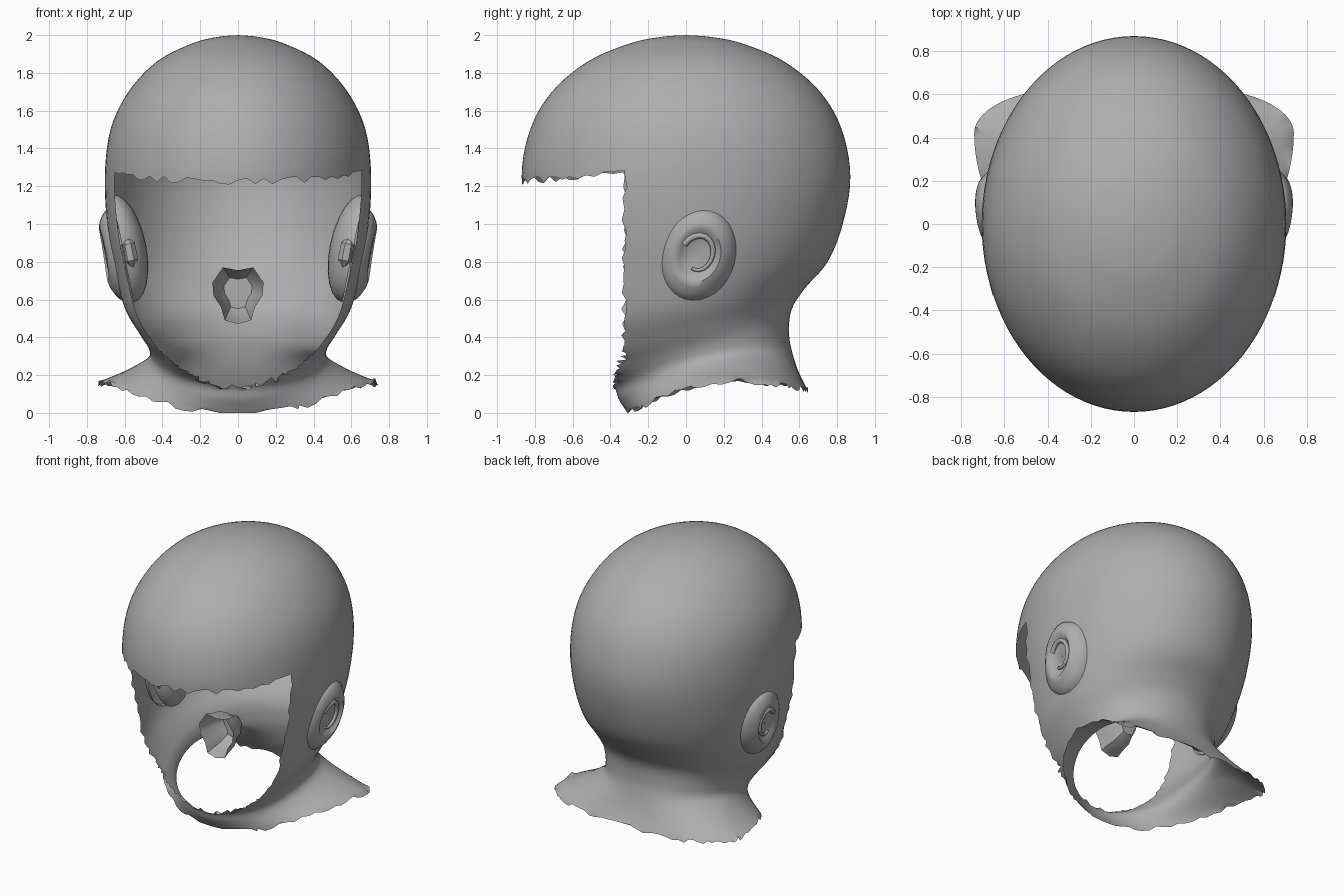
import bpy, bmesh, math, random
from mathutils import Matrix, Vector

random.seed(4)
if "Cube" in bpy.data.objects:
    bpy.data.objects.remove(bpy.data.objects["Cube"], do_unlink=True)

grey = bpy.data.materials.new("matte_grey")
grey.use_nodes = True
grey.diffuse_color = (0.42, 0.42, 0.42, 1)
grey.node_tree.nodes["Principled BSDF"].inputs["Base Color"].default_value = grey.diffuse_color


def finish(bm, name, angle=60):
    """Turn a bmesh into a smooth shaded object."""
    bmesh.ops.recalc_face_normals(bm, faces=bm.faces)
    mesh = bpy.data.meshes.new(name)
    bm.to_mesh(mesh)
    bm.free()
    mesh.materials.append(grey)
    obj = bpy.data.objects.new(name, mesh)
    bpy.context.collection.objects.link(obj)
    bpy.ops.object.select_all(action="DESELECT")
    obj.select_set(True)
    bpy.context.view_layer.objects.active = obj
    bpy.ops.object.shade_smooth_by_angle(angle=math.radians(angle))
    return obj


def loft(bm, rings):
    """Bridge closed rings of equal length with quads."""
    rows = [[bm.verts.new(p) for p in ring] for ring in rings]
    n = len(rows[0])
    for a, b in zip(rows, rows[1:]):
        for i in range(n):
            j = (i + 1) % n
            bm.faces.new((a[i], a[j], b[j], b[i]))
    return rows


def spline(rows, steps):
    """Smooth interpolation through rows of parameters."""
    pts = [rows[0]] + rows + [rows[-1]]
    for k in range(len(rows) - 1):
        for s in range(steps):
            t = s / steps
            yield [0.5 * (2 * b + (c - a) * t + (2 * a - 5 * b + 4 * c - d) * t * t
                          + (3 * b - a - 3 * c + d) * t ** 3)
                   for a, b, c, d in zip(*pts[k:k + 4])]
    yield rows[-1]


def section(row, count=96):
    """Tilted egg-shaped ring: width, front, widest and back y, front and back z, arch."""
    w, yf, yc, yb, zf, zb, arch = row
    ring = []
    for i in range(count):
        a = math.tau * i / count
        c, s = math.cos(a), math.sin(a)
        power = 1 - 3 * max(arch, 0) if s > 0 else 1
        x = w * math.copysign(abs(c) ** power, c)
        y = yc + s * ((yb - yc) if s > 0 else (yc - yf))
        t = (y - yf) / max(yb - yf, 1e-6)
        ring.append((x, y, zf + (zb - zf) * t + arch * math.sin(math.pi * t)))
    return ring


# Head and neck shell, from the collar to the brow
head_rows = [
    (.74, -.31, .42, .645, 0, .12, .1),
    (.57, -.355, .33, .595, .07, .22, .075),
    (.475, -.385, .16, .56, .14, .33, .04),
    (.475, -.48, .1, .545, .19, .43, .03),
    (.525, -.62, .05, .56, .29, .55, 0),
    (.6, -.7, 0, .63, .45, .66, 0),
    (.65, -.77, 0, .75, .7, .8, 0),
    (.69, -.83, 0, .83, .95, 1, 0),
]
# Rounded cranium: height, width and depth
for z, w, d in ((1.25, .705, .87), (1.5, .675, .825), (1.7, .58, .71), (1.86, .43, .52),
                (1.955, .245, .3), (1.99, .11, .135), (2, 0, 0)):
    head_rows.append((w, -d, 0, d, z, z, 0))
bm = bmesh.new()
loft(bm, [section(r) for r in spline(head_rows, 5)])
bmesh.ops.remove_doubles(bm, verts=bm.verts, dist=0.0005)

# Open the face: under the brow, in front of the cheeks, above the collar
FRONT, BROW, RISE = -.87, 1.225, .08
CHEEK, JAW, SLANT = -.325, .35, .275
for co, no in (((0, FRONT, BROW), (0, -RISE, 1)), ((0, CHEEK, 0), (0, 1, 0)),
               ((0, CHEEK, JAW), (0, 1, SLANT))):
    bmesh.ops.bisect_plane(bm, geom=bm.verts[:] + bm.edges[:] + bm.faces[:],
                           plane_co=co, plane_no=no, dist=0.002)


def in_face(p):
    below_brow = p.z < BROW + RISE * (p.y - FRONT)
    return below_brow and p.y < CHEEK - SLANT * max(0, JAW - p.z)


gone = [f for f in bm.faces if in_face(f.calc_center_median())]
bmesh.ops.delete(bm, geom=gone, context="FACES")

# Ragged torn edges
for v in bm.verts:
    if v.is_boundary:
        j = random.uniform(-.018, .018)
        if v.co.z > BROW - .01:
            v.co.z += j
        elif v.co.y < -.2 and v.co.z > .2:
            v.co.y += j
        else:
            v.co.z = max(0, v.co.z + j)
finish(bm, "head_shell")

# Ears: a raised dish, a curled ridge and the cup behind it
EAR_Y, EAR_Z, EAR_RY, EAR_RZ = .065, .835, .205, .245
ear_profile = [(1, -.02), (.95, .012), (.85, .032), (.7, .052), (.58, .058),
               (.48, .035), (.3, .022), (.02, .02)]


def ear_point(side, r, a, lift):
    y = EAR_Y + EAR_RY * r * math.cos(a) + .03 * r * math.sin(a)
    z = EAR_Z + EAR_RZ * r * math.sin(a)
    x = .615 + .17 * (z - .6) - .45 * (y - .02) ** 2 + lift * (1 + .2 * math.cos(a))
    return (side * x, y, z)


for side, word in ((1, "left"), (-1, "right")):
    bm = bmesh.new()
    rows = loft(bm, [[ear_point(side, r, math.tau * i / 32, lift) for i in range(32)]
                     for r, lift in ear_profile])
    bm.faces.new(rows[-1])
    finish(bm, word + "_ear")

    # Curled ridge as a tapered tube
    curve = bpy.data.curves.new(word + "_ear_ridge", "CURVE")
    curve.dimensions = "3D"
    curve.bevel_depth = .018
    curve.bevel_resolution = 2
    curve.use_fill_caps = True
    line = curve.splines.new("POLY")
    line.points.add(14)
    for i, p in enumerate(line.points):
        t = i / 14
        p.co = (*ear_point(side, .46 - .15 * t, 2.6 - 4.6 * t, .035), 1)
        p.radius = 1 - .5 * t
    curve.materials.append(grey)
    bpy.context.collection.objects.link(bpy.data.objects.new(word + "_ear_ridge", curve))

    # Inner cup, open toward the ear, and the small canal knob inside the head
    for name, at, size, segs in (("cup", (.61, .06, .87), (.125, .19, .29), 24),
                                 ("canal", (.575, -.1, .85), (.045, .05, .09), 7)):
        bm = bmesh.new()
        bmesh.ops.create_uvsphere(bm, u_segments=segs, v_segments=segs // 2, radius=1)
        if name == "cup":
            outer = [v for v in bm.verts if v.co.x * side > .01]
            bmesh.ops.delete(bm, geom=outer, context="VERTS")
        bm.transform(Matrix.Translation(Vector((side * at[0], at[1], at[2])))
                     @ Matrix.Rotation(.2 * side, 4, "Y") @ Matrix.Diagonal((*size, 1)))
        finish(bm, word + "_ear_" + name, 35 if name == "canal" else 60)

# Mouth pocket, open to the front
half = [(.08, .77), (.135, .69), (.13, .62), (.09, .56), (.07, .49)]
outline = [(0, .755)] + half + [(0, .47)] + [(-x, z) for x, z in reversed(half)]
bm = bmesh.new()
rows = loft(bm, [[(x * k, y, .65 + (z - .65) * k) for x, z in outline]
                 for y, k in ((-.25, 1), (-.2, .9), (-.12, .8), (-.06, .55))])
bm.faces.new(rows[-1])
finish(bm, "mouth_pocket", 40)
